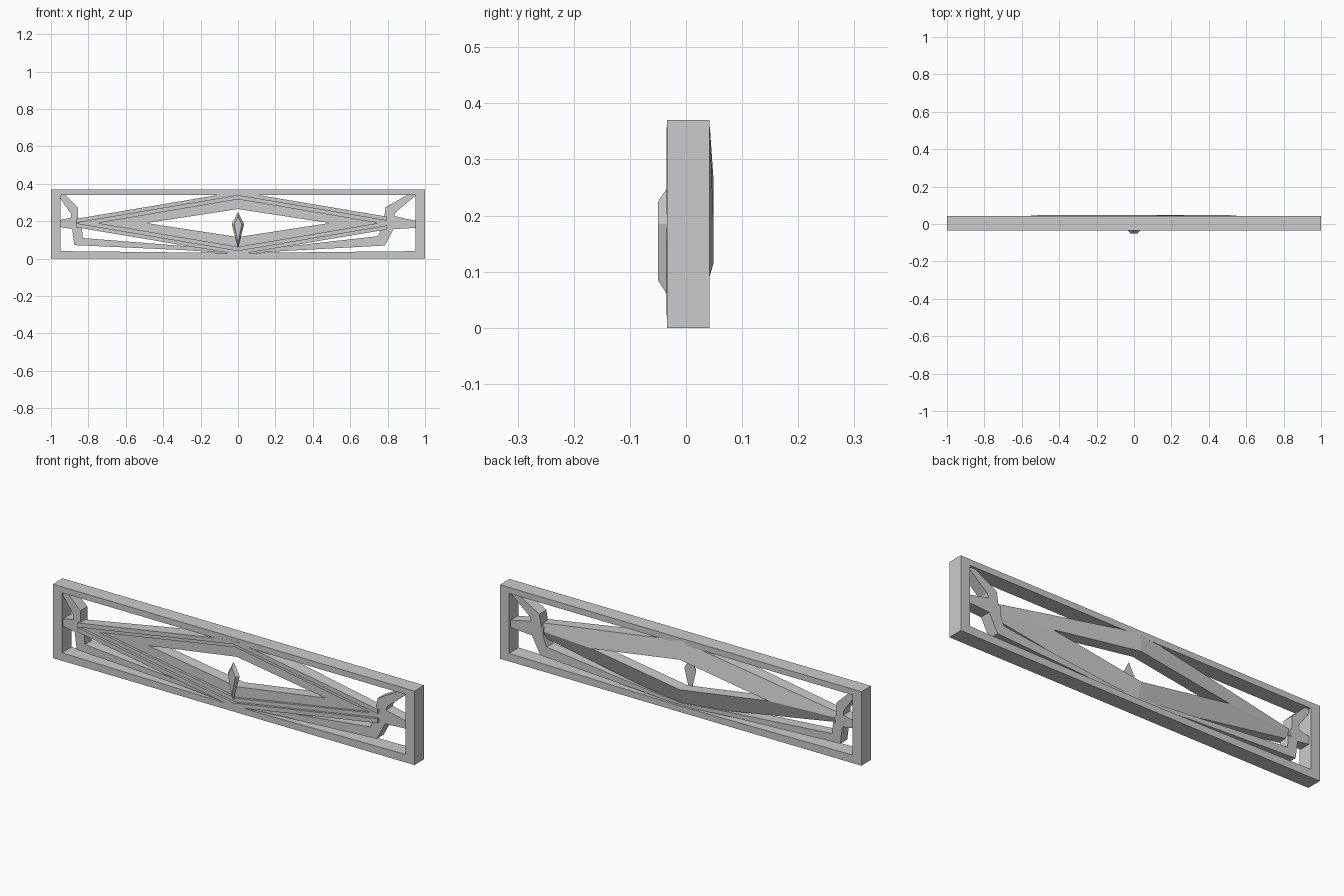
import bpy, bmesh

if "Cube" in bpy.data.objects:
    bpy.data.objects.remove(bpy.data.objects["Cube"])

ZC = 0.19  # height of the rhombus centre line


def finish(name, bm):
    bmesh.ops.recalc_face_normals(bm, faces=bm.faces[:])
    mesh = bpy.data.meshes.new(name)
    bm.to_mesh(mesh)
    bm.free()
    obj = bpy.data.objects.new(name, mesh)
    bpy.context.collection.objects.link(obj)
    return obj


def bridge(bm, loops, closed):
    """Join successive point loops with quads; returns the vertex rings."""
    rings = [[bm.verts.new(p) for p in loop] for loop in loops]
    n = len(rings[0])
    for i in range(len(rings) if closed else len(rings) - 1):
        a, b = rings[i], rings[(i + 1) % len(rings)]
        for k in range(n):
            j = (k + 1) % n
            bm.faces.new((a[k], a[j], b[j], b[k]))
    return rings


def plate(name, outline, y0, y1):
    """Extrude an x-z outline from y0 to y1."""
    bm = bmesh.new()
    a, b = bridge(bm, [[(x, y, z) for x, z in outline] for y in (y0, y1)], False)
    bm.faces.new(a)
    bm.faces.new(b)
    return finish(name, bm)


def rhombus(half_w, half_h, ys, zc=ZC):
    """Points left, top, right, bottom, each with its own depth."""
    pts = ((-half_w, zc), (0, zc + half_h), (half_w, zc), (0, zc - half_h))
    return [(x, y, z) for (x, z), y in zip(pts, ys)]


# outer rectangular frame
outer = [(-1, 0), (-1, .37), (0, .37), (1, .37), (1, 0), (0, 0)]
inner = [(-.95, .04), (-.95, .34), (0, .34), (.95, .34), (.95, .04), (0, .03)]
F, B = -.034, .042
bm = bmesh.new()
bridge(bm, [[(x, y, z) for x, z in prof]
            for prof, y in ((outer, F), (inner, F), (inner, B), (outer, B))], True)
finish("outer_frame", bm)

# stepped rhombus ring, sloped on the back, with its tips cut off
bm = bmesh.new()
bridge(bm, [
    rhombus(1.0, .168, [-.0345] * 4),
    rhombus(.87, .147, [-.0345] * 4),
    rhombus(.87, .147, [-.022] * 4),
    rhombus(.75, .127, [-.022] * 4),
    rhombus(.75, .127, [-.010] * 4),
    rhombus(.49, .075, [-.010] * 4),
    rhombus(.49, .075, [.049] * 4),
    rhombus(1.0, .168, [.008, .0425, .005, .022]),
], True)
for cut_x, nx in ((-.865, -1), (.797, 1)):
    geom = bm.verts[:] + bm.edges[:] + bm.faces[:]
    res = bmesh.ops.bisect_plane(bm, geom=geom, plane_co=(cut_x, 0, 0),
                                 plane_no=(nx, 0, 0), clear_outer=True)
    rim = [e for e in res["geom_cut"] if isinstance(e, bmesh.types.BMEdge)]
    bmesh.ops.holes_fill(bm, edges=rim, sides=0)
finish("rhombus_ring", bm)

# upper diagonal braces, side braces and lower hooked braces
braces = {
    "upper_brace_left": [(-.97, .35), (-.93, .345), (-.855, .272), (-.855, .2),
                         (-.89, .2), (-.893, .24)],
    "upper_brace_right": [(.965, .35), (.915, .345), (.79, .275), (.78, .21),
                          (.83, .21), (.842, .247)],
    "side_brace_left": [(-.96, .205), (-.86, .225), (-.84, .19), (-.86, .155),
                        (-.96, .17)],
    "side_brace_right": [(.96, .2), (.83, .228), (.77, .21), (.77, .155),
                         (.84, .158), (.96, .165)],
    "lower_brace_left": [(-.888, .17), (-.875, .072), (-.28, .045), (0, .025),
                         (0, .04), (-.2, .06), (-.83, .11), (-.835, .17)],
    "lower_brace_right": [(.838, .17), (.785, .07), (.27, .042), (0, .025),
                          (0, .04), (.2, .058), (.75, .12), (.77, .17)],
}
for name, outline in braces.items():
    plate(name, outline, -.025, .03)

# small bevelled gem at the front centre
bm = bmesh.new()
loops = [[(0, y, t), (w, y, .185), (0, y, b), (-w, y, .185)]
         for y, w, t, b in ((-.034, .033, .248, .06), (-.05, .02, .225, .085))]
back, front = bridge(bm, loops, False)
bm.faces.new(back)
bm.faces.new(front)
finish("centre_gem", bm)
